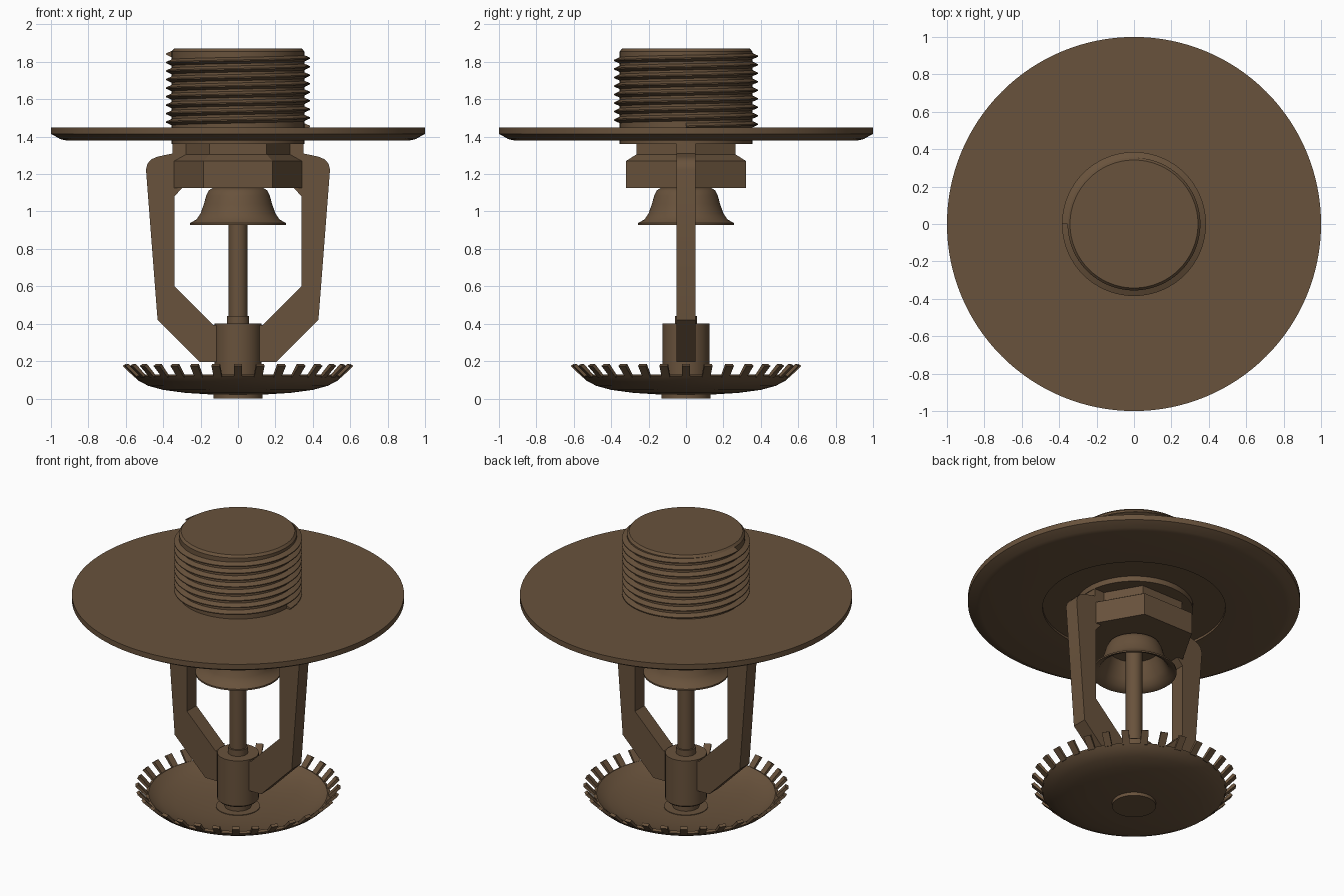
import bpy, bmesh
from math import sin, cos, pi

if "Cube" in bpy.data.objects:
    bpy.data.objects.remove(bpy.data.objects["Cube"])

mat = bpy.data.materials.new("bronze")
mat.diffuse_color = (0.14, 0.085, 0.045, 1)
mat.use_nodes = True
mat.node_tree.nodes["Principled BSDF"].inputs["Base Color"].default_value = mat.diffuse_color


def finish(name, bm, smooth=True):
    bmesh.ops.recalc_face_normals(bm, faces=bm.faces)
    me = bpy.data.meshes.new(name)
    bm.to_mesh(me)
    bm.free()
    ob = bpy.data.objects.new(name, me)
    bpy.context.collection.objects.link(ob)
    me.materials.append(mat)
    if smooth:
        bpy.ops.object.select_all(action='DESELECT')
        ob.select_set(True)
        bpy.context.view_layer.objects.active = ob
        bpy.ops.object.shade_smooth_by_angle(angle=0.6)
    return ob


def lathe_into(bm, profile, n):
    # Rings of vertices; a zero radius gives a single pole
    rings = []
    for r, z in profile:
        if r == 0:
            rings.append([bm.verts.new((0, 0, z))] * n)
        else:
            rings.append([bm.verts.new((r * cos(2 * pi * i / n), r * sin(2 * pi * i / n), z))
                          for i in range(n)])
    for a, b in zip(rings, rings[1:]):
        for i in range(n):
            j = (i + 1) % n
            quad = list(dict.fromkeys((a[i], a[j], b[j], b[i])))
            if len(quad) > 2:
                bm.faces.new(quad)


def lathe(name, profile, n=64, smooth=True):
    bm = bmesh.new()
    lathe_into(bm, profile, n)
    return finish(name, bm, smooth)


# Pipe plug and its helical thread
lathe("pipe_plug", [(0, 1.36), (0.355, 1.36), (0.355, 1.855), (0.342, 1.87), (0, 1.87)], 96)

bm = bmesh.new()
seg, pitch, turns = 72, 0.0455, 8.5
prev = None
steps = int(seg * turns)
for k in range(steps + 1):
    a = 2 * pi * k / seg
    z = 1.455 + pitch * k / seg
    sec = [bm.verts.new((r * cos(a), r * sin(a), z + dz))
           for r, dz in ((0.35, -0.019), (0.385, -0.003), (0.385, 0.003), (0.35, 0.019))]
    if prev:
        for i in range(4):
            j = (i + 1) % 4
            bm.faces.new((prev[i], prev[j], sec[j], sec[i]))
    if k in (0, steps):
        bm.faces.new(sec)
    prev = sec
finish("pipe_thread", bm)

# Wall plate with a chamfered rim and a shallow recess underneath
lathe("escutcheon_plate", [(0, 1.395), (0.55, 1.395), (0.55, 1.38), (0.92, 1.38), (0.95, 1.387),
                           (1.0, 1.415), (1.0, 1.45), (0, 1.45)], 128)

# Hexagonal wrench body, narrow neck above the wider lower part
lathe("hex_body", [(0, 1.125), (0.37, 1.125), (0.37, 1.27), (0.306, 1.305),
                   (0.306, 1.40), (0, 1.40)], 6, smooth=False)

# Two frame arms from one side profile
arm = [(0.2, 1.40), (0.35, 1.40), (0.35, 1.31), (0.43, 1.293), (0.465, 1.278), (0.484, 1.255),
       (0.492, 1.225), (0.43, 0.42), (0.205, 0.195), (0.05, 0.195), (0.05, 0.39),
       (0.13, 0.392), (0.34, 0.6), (0.34, 1.08), (0.295, 1.13), (0.2, 1.13)]
for name, s in (("left_arm", -1), ("right_arm", 1)):
    bm = bmesh.new()
    face = bm.faces.new([bm.verts.new((s * x, -0.05, z)) for x, z in arm])
    ext = bmesh.ops.extrude_face_region(bm, geom=[face])
    verts = [v for v in ext["geom"] if isinstance(v, bmesh.types.BMVert)]
    bmesh.ops.translate(bm, verts=verts, vec=(0, 0.1, 0))
    finish(name, bm)

# Central boss, set screw, rod and bell-shaped seat
lathe("boss", [(0, 0.09), (0.115, 0.09), (0.125, 0.10), (0.125, 0.4), (0, 0.4)])
lathe("set_screw", [(0, 0.38), (0.06, 0.38), (0.06, 0.44), (0, 0.44)], 48)
lathe("rod", [(0, 0.42), (0.05, 0.42), (0.05, 1.11), (0, 1.11)], 48)
lathe("bell_seat", [(0, 1.125), (0.135, 1.125), (0.156, 1.113), (0.17, 1.085), (0.182, 1.04),
                    (0.2, 0.99), (0.222, 0.957), (0.257, 0.938), (0.257, 0.928), (0.243, 0.93),
                    (0.21, 0.95), (0.188, 0.985), (0.168, 1.04), (0.15, 1.09), (0, 1.10)])

# Rivet holding the dish to the boss
lathe("rivet_pin", [(0, 0.02), (0.08, 0.02), (0.08, 0.1), (0, 0.1)], 48)
lathe("rivet_head", [(0, 0), (0.132, 0), (0.132, 0.045), (0, 0.045)])

# Deflector dish with upright teeth around the rim
bm = bmesh.new()
lathe_into(bm, [(0, 0.02), (0.15, 0.022), (0.28, 0.03), (0.4, 0.046), (0.48, 0.068), (0.53, 0.094),
                (0.556, 0.12), (0.538, 0.128), (0.51, 0.106), (0.46, 0.084), (0.38, 0.064),
                (0.26, 0.048), (0.15, 0.041), (0, 0.04)], 96)
finish("deflector_dish", bm)

bm = bmesh.new()
teeth = 32
for t in range(teeth):
    a = 2 * pi * t / teeth
    c, s = cos(a), sin(a)
    rows = []
    for w in (-0.022, 0.022):
        rows.append([bm.verts.new((r * c - w * s, r * s + w * c, z))
                     for r, z in ((0.535, 0.115), (0.552, 0.112), (0.617, 0.174), (0.6, 0.185))])
    bm.faces.new(rows[0])
    bm.faces.new(rows[1])
    for i in range(4):
        j = (i + 1) % 4
        bm.faces.new((rows[0][i], rows[0][j], rows[1][j], rows[1][i]))
finish("deflector_teeth", bm)
